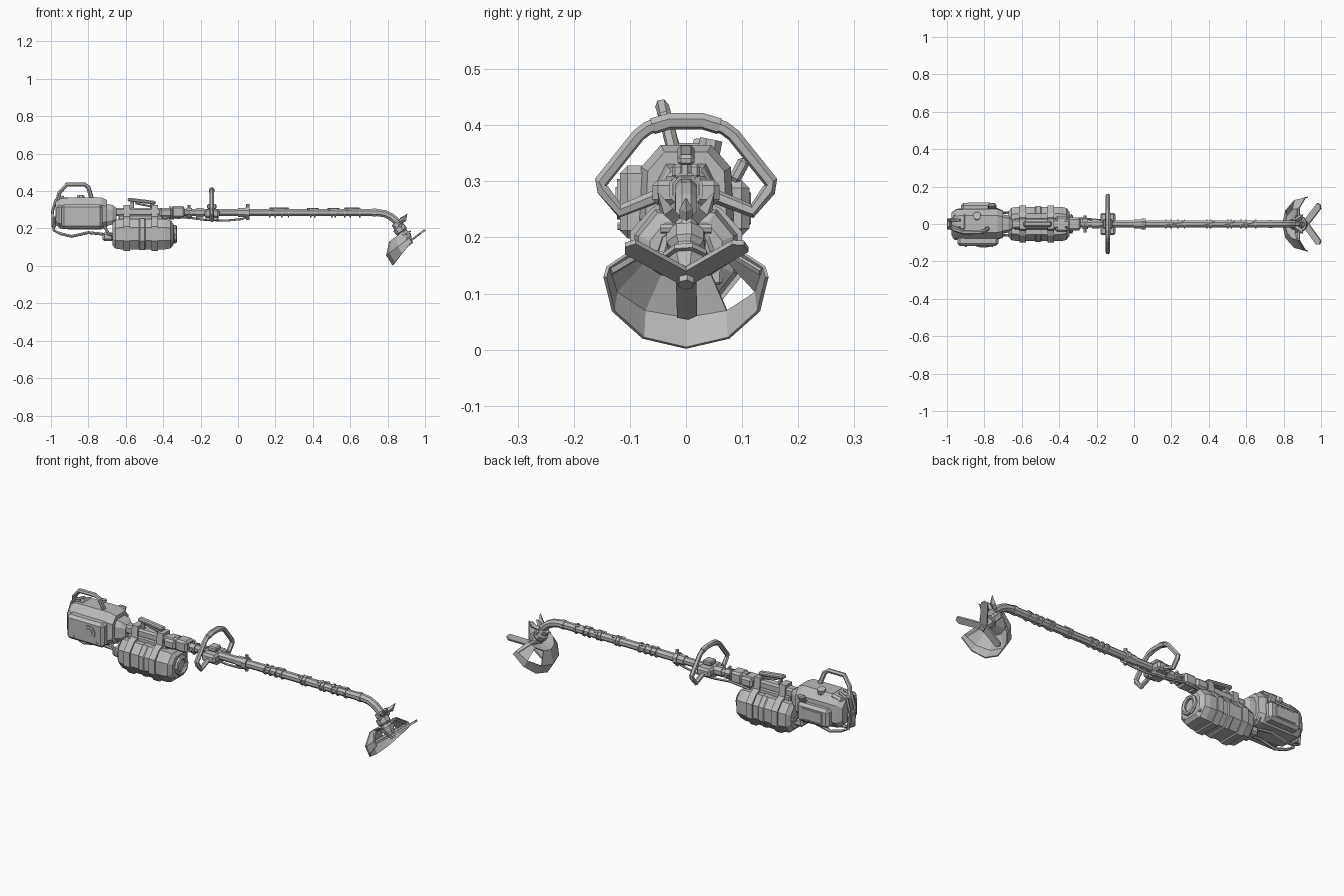
import bpy, bmesh, math
from mathutils import Vector, Matrix

cube = bpy.data.objects.get("Cube")
if cube:
    bpy.data.objects.remove(cube)

grey = bpy.data.materials.new("plain_grey")
grey.use_nodes = True
grey.diffuse_color = (0.5, 0.5, 0.5, 1)
grey.node_tree.nodes["Principled BSDF"].inputs["Base Color"].default_value = (0.5, 0.5, 0.5, 1)


def finish(name, bm):
    bmesh.ops.recalc_face_normals(bm, faces=bm.faces)
    mesh = bpy.data.meshes.new(name)
    bm.to_mesh(mesh)
    bm.free()
    mesh.materials.append(grey)
    ob = bpy.data.objects.new(name, mesh)
    bpy.context.collection.objects.link(ob)
    return ob


def skin(name, rings, closed=False):
    """Join matching rings of points into a solid."""
    bm = bmesh.new()
    vs = [[bm.verts.new(p) for p in ring] for ring in rings]
    n = len(vs[0])
    pairs = list(zip(vs, vs[1:])) + ([(vs[-1], vs[0])] if closed else [])
    for a, b in pairs:
        for i in range(n):
            j = (i + 1) % n
            bm.faces.new((a[i], a[j], b[j], b[i]))
    if not closed:
        bm.faces.new(vs[0])
        bm.faces.new(vs[-1])
    return finish(name, bm)


def tube(name, pts, r, sides=6, closed=False):
    pts = [Vector(p) for p in pts]
    n, rings, side = len(pts), [], None
    for i, p in enumerate(pts):
        before = pts[i - 1] if closed or i else p
        after = pts[(i + 1) % n] if closed or i < n - 1 else p
        t = (after - before).normalized()
        if side is None:
            side = t.orthogonal()
        side = (side - t * side.dot(t)).normalized()
        up = t.cross(side)
        rad = r[i] if isinstance(r, (list, tuple)) else r
        rings.append([p + rad * (math.cos(a) * side + math.sin(a) * up)
                      for a in (math.tau * (k + .5) / sides for k in range(sides))])
    return skin(name, rings, closed)


def box(name, c, size, bevel=0.0, tilt=0.0, axis='Y'):
    bm = bmesh.new()
    bmesh.ops.create_cube(bm, size=1)
    bmesh.ops.scale(bm, vec=size, verts=bm.verts)
    if bevel:
        bmesh.ops.bevel(bm, geom=bm.edges[:], offset=bevel, segments=1, affect='EDGES')
    bmesh.ops.transform(bm, matrix=Matrix.Translation(c) @ Matrix.Rotation(tilt, 4, axis), verts=bm.verts)
    return finish(name, bm)


def loft_x(name, half, stations, mid):
    """Mirror a half profile (y, z) and loft it along x at (x, scale) stations."""
    prof = half + [(-y, z) for y, z in reversed(half)]
    return skin(name, [[(x, y * s, mid + (z - mid) * s) for y, z in prof] for x, s in stations])


def ring_x(name, x, r, w, z=.285, sides=8):
    return tube(name, [(x - w / 2, 0, z), (x + w / 2, 0, z)], r, sides)


# Engine housing with side covers
loft_x("engine_housing", [(.045, .365), (.08, .325), (.085, .23), (.06, .195)],
       [(-.975, .72), (-.95, .95), (-.9, 1), (-.73, 1), (-.70, .85)], .28)
loft_x("engine_neck", [(.035, .33), (.05, .3), (.05, .24), (.035, .215)],
       [(-.72, 1.1), (-.67, .9), (-.65, .6)], .28)
box("starter_cover", (-.835, -.085, .263), (.22, .066, .13), .014)
box("starter_cover_rear", (-.945, -.06, .27), (.05, .05, .11), .012)
tube("starter_disc", [(-.805, -.10, .268), (-.805, -.123, .268)], .036, 12)
tube("starter_hub", [(-.805, -.11, .268), (-.805, -.126, .268)], .022, 12)
box("muffler", (-.83, .083, .252), (.19, .06, .1), .014)
box("muffler_plate", (-.83, .112, .252), (.12, .008, .06), .003)
box("spark_cap", (-.76, .095, .32), (.04, .022, .045), .006, -.5, 'X')
box("filter_cover", (-.93, .01, .345), (.07, .09, .035), .01, -.25)
tube("fuel_cap", [(-.84, .04, .35), (-.84, .045, .375)], .022, 8)
for i, x in enumerate((-.90, -.76)):
    tube("cover_screw_%d" % i, [(x, -.11, .22), (x, -.122, .22)], .007)

# Carrying handle and rear protective frame
tube("carry_handle", [(-.97, -.015, .33), (-.955, -.03, .39), (-.915, -.043, .435),
                      (-.82, -.043, .435), (-.80, -.038, .42), (-.775, -.018, .335)], .012)
for s in (-1, 1):
    tube("rear_frame_%s" % ("left" if s > 0 else "right"),
         [(-.93, s * .02, .37), (-.975, s * .022, .35), (-.992, s * .022, .29), (-.985, s * .022, .19),
          (-.95, s * .03, .172), (-.89, s * .04, .158), (-.80, s * .04, .178), (-.68, s * .03, .165)], .008)
    tube("front_strut_%s" % ("left" if s > 0 else "right"),
         [(-.72, s * .06, .22), (-.69, s * .06, .17), (-.65, s * .06, .16)], .008)
tube("frame_crossbar", [(-.99, -.03, .27), (-.99, .03, .27)], .009)
box("frame_pad", (-.985, 0, .235), (.024, .04, .06), .005)

# Under-slung tank with straps and end ring
tank = [(.055, .25), (.092, .205), (.092, .135), (.055, .088)]
loft_x("tank", tank, [(-.672, .72), (-.655, .94), (-.62, 1), (-.39, 1), (-.36, .92), (-.345, .7)], .168)
loft_x("tank_rib", tank, [(-.53, 1.0), (-.525, 1.04), (-.50, 1.04), (-.495, 1.0)], .168)
for i, x in enumerate((-.595, -.445)):
    loft_x("tank_strap_%d" % i, [(.028, .325), (.035, .265), (.062, .252), (.1, .21), (.1, .132), (.058, .08)],
           [(x - .018, 1), (x + .018, 1)], .168)
box("tank_inlet", (-.695, 0, .155), (.06, .09, .045), .01)
tube("tank_end_ring", [(-.337, .042 * math.cos(a), .17 + .042 * math.sin(a))
                       for a in (math.tau * k / 10 for k in range(10))], .011, 6, True)
for s in (-1, 1):
    box("tank_clip_%s" % ("left" if s > 0 else "right"), (-.36, s * .055, .13), (.03, .02, .03), .005)
box("tank_mount", (-.52, 0, .255), (.24, .06, .035), .006)

# Main shaft, bent toward the cutting head
tube("shaft", [(-.72, 0, .285), (.745, 0, .285), (.785, 0, .279), (.82, 0, .262),
               (.85, 0, .236), (.875, 0, .2)], .021, 8)
box("shaft_sleeve", (-.53, 0, .288), (.34, .05, .045), .009)

# Trigger grip above the shaft
box("trigger_grip", (-.515, 0, .346), (.15, .03, .02), .006, .12)
box("trigger_lever", (-.50, 0, .325), (.10, .018, .01), .003, .2)
for x in (-.565, -.46):
    box("grip_post", (x, 0, .325), (.02, .02, .04), .004)

# Clamps and couplings on the shaft
box("rear_clamp", (-.32, 0, .288), (.07, .07, .062), .01)
box("clamp_arm", (-.385, 0, .285), (.07, .085, .05), .01)
for x, r, w in ((-.36, .036, .02), (-.26, .028, .03), (-.205, .027, .04), (.05, .032, .022),
                (.02, .026, .04), (.73, .024, .02)):
    ring_x("shaft_collar", x, r, w)
tube("cross_pin", [(-.262, -.045, .285), (-.262, .045, .285)], .009)
tube("stop_pin", [(-.262, 0, .25), (-.262, 0, .325)], .008)
tube("coupling_knob", [(.052, 0, .245), (.052, 0, .33)], .01)
for x in (.17, .20, .235, .27, .39, .41, .50, .52, .57, .60, .65):
    ring_x("cable_tie", x, .027, .008)
for a, b in ((.17, .27), (.37, .43), (.48, .54), (.57, .65)):
    tube("cable_cover", [(a, -.012, .304), (b, .012, .304)], .007, 5)
tube("throttle_cable", [(-.40, .03, .25), (-.28, .03, .26), (-.18, .02, .246), (-.06, .01, .242),
                        (.02, 0, .25), (.06, 0, .266)], .006, 5)

# Loop handle around the shaft
half = [(.035, .407), (.068, .395), (.085, .382), (.152, .298), (.148, .285), (.118, .247), (.055, .272)]
loop = [(-.14, -y, z) for y, z in reversed(half)] + [(-.14, y, z) for y, z in half]
tube("loop_handle", loop, .0125, 6)
tube("loop_handle_grip", [(-.14, -.06, .398), (-.14, -.03, .407), (-.14, .03, .407), (-.14, .06, .398)], .015)
box("loop_clamp", (-.14, 0, .28), (.08, .12, .045), .01)
box("loop_bracket", (-.14, 0, .255), (.07, .055, .03), .006)
box("loop_clamp_cap", (-.14, 0, .318), (.05, .05, .025), .005)

# Cutting head: gearbox along the tilted axis
hub = Vector((.915, 0, .13))
out, fwd, left = Vector((.6, 0, -.8)), Vector((.8, 0, .6)), Vector((0, 1, 0))


def head(u, y, d):
    return hub + fwd * u + left * y + out * d


tube("gearbox", [head(0, 0, d) for d in (-.125, -.10, -.095, -.07, -.06, -.03, .0)],
     [.024, .026, .036, .036, .028, .034, .02], 8)
tube("blade_bolt", [head(0, 0, -.01), head(0, 0, .018)], .015)
tube("gearbox_flange", [head(0, 0, -.045), head(0, 0, -.035)], .042, 8)
for s in (-1, 1):
    tube("head_spike", [(.865, s * .02, .235), (.89, s * .035, .25), (.905, s * .05, .28)], [.012, .014, .001], 4)
tube("head_nozzle", [head(.01, 0, -.11), head(.045, 0, -.12), head(.065, 0, -.125)], [.014, .012, .002], 5)
tube("head_clamp_bolt", [(.868, -.045, .215), (.868, .045, .215)], .008)

# Three-armed blade
for i, (deg, length) in enumerate(((47, .145), (-47, .145), (180, .12))):
    a = math.radians(deg)
    outline = [(0, -.018), (length * .9, -.02), (length, -.004), (length * .95, .016), (0, .018)]
    skin("blade_arm_%d" % i,
         [[head(p * math.cos(a) - q * math.sin(a), p * math.sin(a) + q * math.cos(a), d) for p, q in outline]
          for d in (-.004, .006)])

# Half-bowl debris guard with one open panel
bm = bmesh.new()
grid = []
for k in range(7):
    a = math.radians(85 + 190 * k / 6)
    deep = max(0, -math.cos(a))
    grid.append([bm.verts.new(head(r * math.cos(a), r * math.sin(a), d)) for r, d in
                 ((.035, -.045), (.085, -.058), (.137, -.012), (.142, .01 + .04 * deep))])
for k in range(6):
    for j in range(3):
        if (k, j) != (1, 1):
            bm.faces.new((grid[k][j], grid[k + 1][j], grid[k + 1][j + 1], grid[k][j + 1]))
guard = finish("debris_guard", bm)
mod = guard.modifiers.new("thickness", 'SOLIDIFY')
mod.thickness = .006
for s in (-1, 1):
    tube("guard_brace", [head(-.02, s * .03, -.05), head(-.01, s * .08, -.06), head(.0, s * .135, -.012)], .008, 5)
